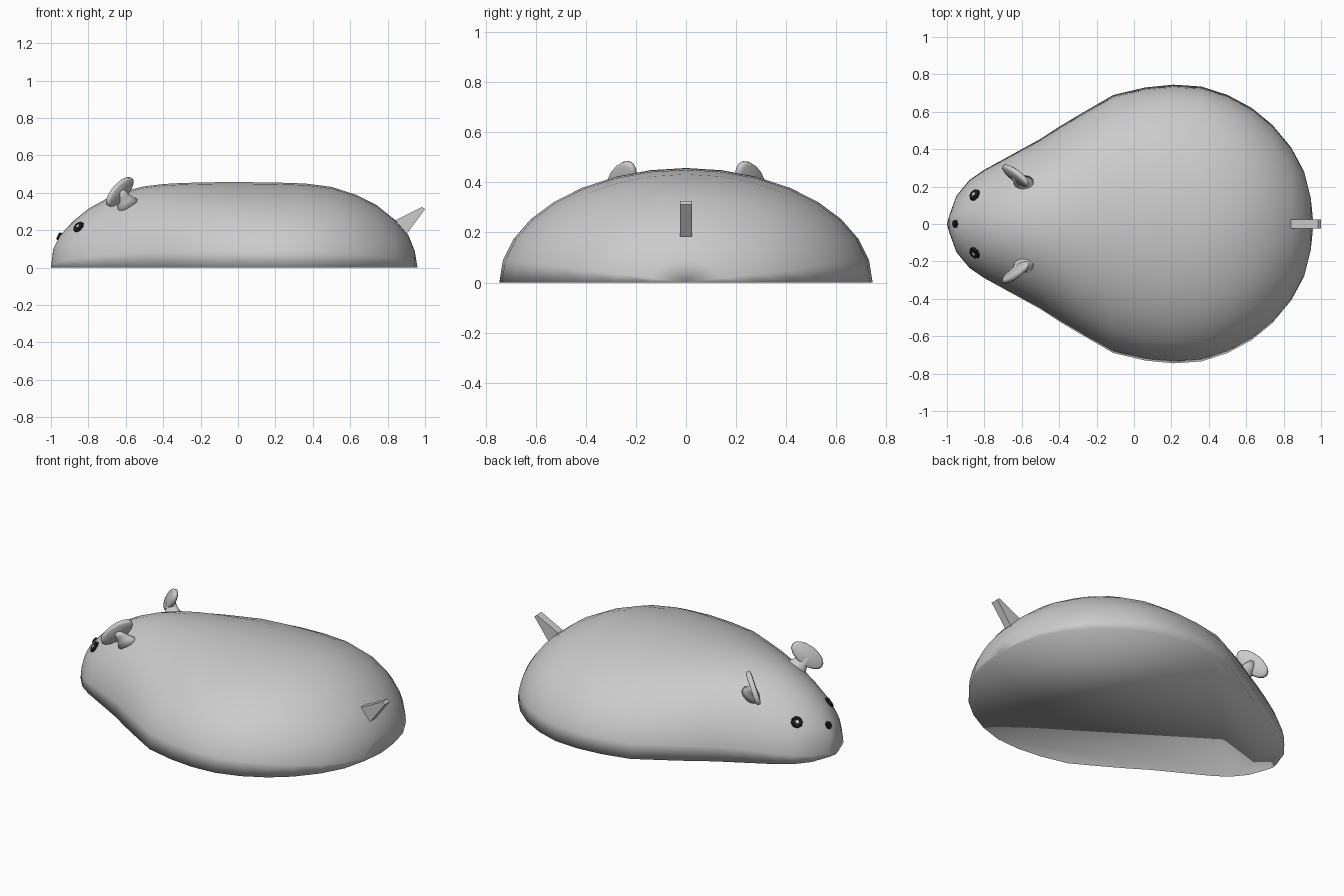
import bpy, bmesh
from math import sin, cos, pi
from mathutils import Vector, Matrix

if "Cube" in bpy.data.objects:
    bpy.data.objects.remove(bpy.data.objects["Cube"])

black = bpy.data.materials.new("black")
black.diffuse_color = (0.01, 0.01, 0.01, 1)
black.use_nodes = True
black.node_tree.nodes["Principled BSDF"].inputs["Base Color"].default_value = black.diffuse_color


def finish(name, bm, smooth=True, mat=None):
    bmesh.ops.recalc_face_normals(bm, faces=bm.faces)
    me = bpy.data.meshes.new(name)
    bm.to_mesh(me)
    bm.free()
    for p in me.polygons:
        p.use_smooth = smooth
    if mat:
        me.materials.append(mat)
    ob = bpy.data.objects.new(name, me)
    bpy.context.collection.objects.link(ob)
    return ob


def loft(bm, rings):
    """Skin closed rings of equal length and cap both ends."""
    rows = [[bm.verts.new(p) for p in r] for r in rings]
    n = len(rows[0])
    for a, b in zip(rows, rows[1:]):
        for i in range(n):
            j = (i + 1) % n
            bm.faces.new((a[i], a[j], b[j], b[i]))
    bm.faces.new(rows[0])
    bm.faces.new(rows[-1])


def circle(c, u, v, ru, rv, n=16):
    return [c + u * (ru * cos(2 * pi * i / n)) + v * (rv * sin(2 * pi * i / n))
            for i in range(n)]


# Body: half-elliptic sections (x, half width, height), closed flat underneath
sections = [(-.988, .045, .10), (-.95, .15, .175), (-.88, .235, .25), (-.8, .29, .315),
            (-.7, .345, .37), (-.6, .40, .41), (-.5, .455, .435), (-.4, .52, .447),
            (-.3, .58, .453), (-.11, .69, .457), (.06, .73, .457), (.21, .745, .455),
            (.36, .735, .45), (.5, .69, .432), (.63, .62, .39), (.74, .53, .335),
            (.84, .41, .255), (.91, .28, .175), (.945, .14, .09)]
bm = bmesh.new()
N = 16
rows = [[bm.verts.new((x, w * cos(pi * i / N), h * sin(pi * i / N)))
         for i in range(N + 1)] for x, w, h in sections]
for a, b in zip(rows, rows[1:]):
    for i in range(N):
        bm.faces.new((a[i], a[i + 1], b[i + 1], b[i]))
nose_tip, rear_tip = bm.verts.new((-1, 0, 0)), bm.verts.new((.96, 0, 0))
for tip, row in ((nose_tip, rows[0]), (rear_tip, rows[-1])):
    for i in range(N):
        bm.faces.new((tip, row[i], row[i + 1]))
bm.faces.new([nose_tip] + [r[0] for r in rows] + [rear_tip] + [r[-1] for r in reversed(rows)])
body = finish("body", bm)
bpy.context.view_layer.update()

# Ears: thin tilted oval discs on flared stems
for s, side in ((1, "left"), (-1, "right")):
    m = Vector((1, s, 1))
    d1 = Vector((.644, -.414, .644)) * m
    d2 = Vector((-.26, .595, .64)) * m
    d1.normalize()
    d2 = (d2 - d1 * d1.dot(d2)).normalized()
    n = d1.cross(d2).normalized()
    c = Vector((-.632, .258 * s, .405))
    bm = bmesh.new()
    loft(bm, [circle(c + n * t, d1, d2, .105 * k, .055 * k)
              for t, k in ((-.015, .85), (-.008, 1), (.008, 1), (.015, .85))])
    finish("ear_" + side, bm)
    root = Vector((-.585, .2 * s, .32))
    bm = bmesh.new()
    flat = Vector((0, 1, 0))
    fwd = Vector((.83, 0, .55))
    loft(bm, [circle(root.lerp(c, t), fwd, flat, r, r * .8)
              for t, r in ((0, .075), (.35, .05), (.65, .036), (1, .026))])
    finish("ear_stem_" + side, bm)

# Tail: constant-width wedge rising from the rump
bm = bmesh.new()
loft(bm, [[Vector((x, y, z)) for x, y, z in
           ((a, -w, b), (a, w, b), (c, w, d), (c, -w, d))]
          for a, b, c, d, w in ((.78, .25, .86, .15, .025),
                                (.845, .255, .905, .185, .023),
                                (.985, .325, 1.0, .312, .024))])
finish("tail", bm, smooth=False)


# Eyes and nose: small faceted discs lying on the body surface
def patch(name, target, radius, sides, lift, mat, stretch=1.0):
    _, p, n, _ = body.closest_point_on_mesh(Vector(target))
    rot = n.to_track_quat('Z', 'Y').to_matrix().to_4x4()
    bm = bmesh.new()
    bmesh.ops.create_cone(bm, cap_ends=True, segments=sides, radius1=radius,
                          radius2=radius * .8, depth=.02,
                          matrix=Matrix.Translation(p + n * lift) @ rot
                          @ Matrix.Diagonal((1, stretch, 1, 1)))
    finish(name, bm, False, mat)


for s, side in ((1, "left"), (-1, "right")):
    spot = (-.855, .158 * s, .22)
    patch("eye_" + side, spot, .038, 8, 0, black)
    patch("eye_glint_" + side, spot, .013, 8, .002, None)
patch("nose", (-.958, 0, .168), .025, 6, 0, black)
